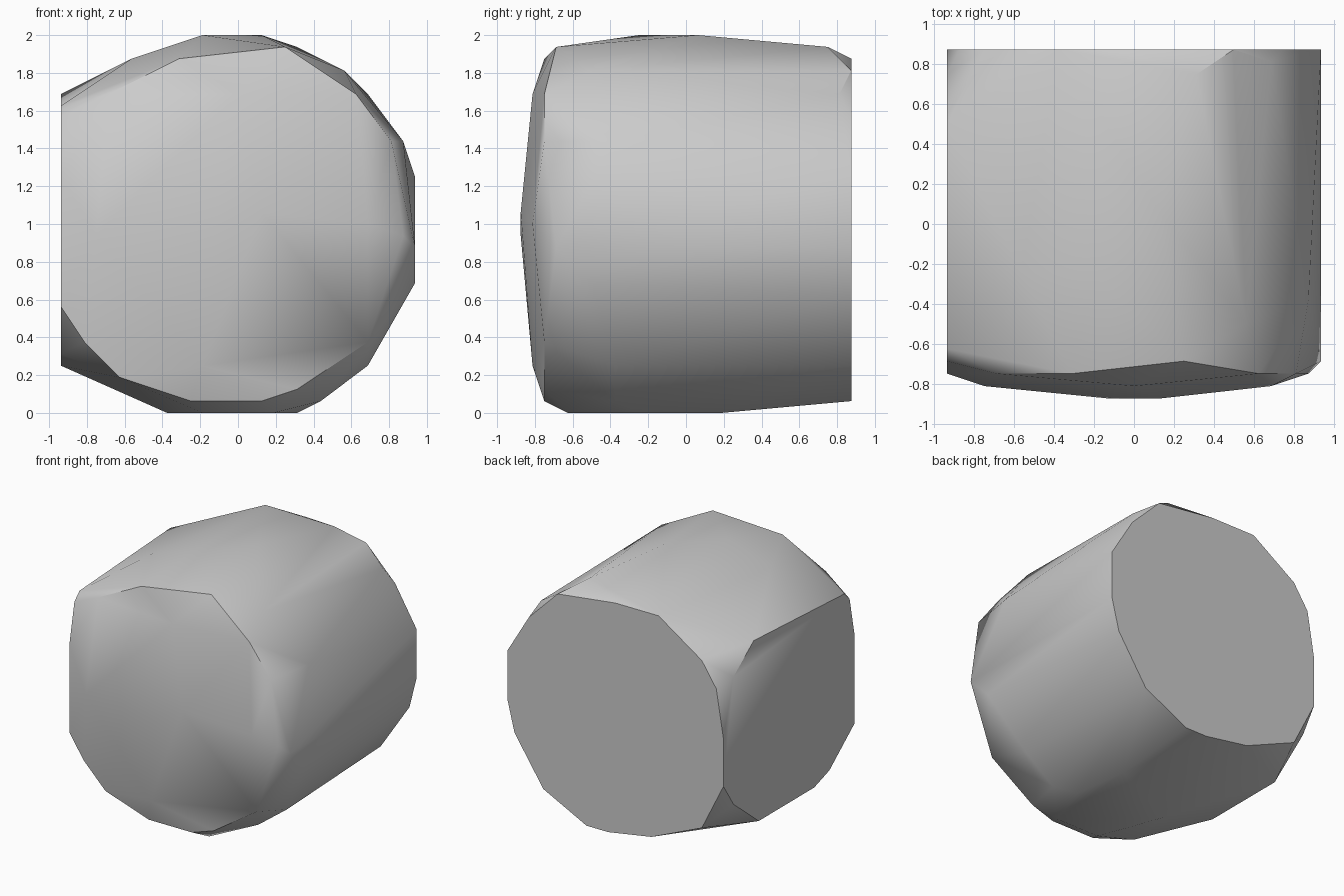
import bpy, bmesh, math

# Remove the default object
cube = bpy.data.objects.get("Cube")
if cube:
    bpy.data.objects.remove(cube, do_unlink=True)

UNIT = 1 / 16          # the block is chiselled on a grid of sixteenths
BACK, SIDE = 14, -15   # planes of the two flat cut faces

# Outline of the flat back face, as (x, z)
back_profile = [(15, 20), (12, 25), (8, 29), (0, 30), (-6, 30), (-12, 26), (-14, 23),
                (-15, 17), (-15, 11), (-12, 5), (-5, 2), (1, 1), (4, 1), (10, 4),
                (14, 10), (15, 14)]

# Outline of the flat side face, as (y, z)
side_profile = [(12, 24), (8, 27), (-10, 26), (-11, 25), (-12, 20), (-12, 9),
                (-7, 5), (-4, 4), (7, 4), (12, 8)]

# Rim round the domed front, as (x, z), all at one depth
rim_depth = -12
front_rim = [(-5, 30), (-11, 27), (-13, 6), (-10, 3), (-4, 1), (2, 1), (5, 2),
             (11, 6), (14, 15), (13, 23), (10, 27)]

# Shallow dome: a ring, then a small raised centre
dome_ring = [(0, 27), (-12, 15), (-3, 4), (11, 16)]
dome_centre = [(-2, 15), (2, 17)]

# Rounded barrel between the faces, as (x, y, z)
crown = [(2, 1, 32), (-3, -4, 32), (-9, -4, 30), (4, -11, 31), (5, 12, 31),
         (9, -8, 29), (11, 13, 27), (14, -6, 23)]
flank = [(15, -11, 14), (15, -8, 11), (11, -6, 4), (7, -6, 1)]
underside = [(-3, -10, 0), (3, -10, 0), (5, -4, 0), (4, 3, 0), (-6, -2, 0)]


def at_depth(profile, depth):
    """Stand an (x, z) profile upright at the given y."""
    return [(x, depth, z) for x, z in profile]


points = at_depth(back_profile, BACK)
points += [(SIDE, y, z) for y, z in side_profile]
points += at_depth(front_rim, rim_depth)
points += at_depth(dome_ring, rim_depth - 1)
points += at_depth(dome_centre, -BACK)
points += crown + flank + underside

# Wrap a convex skin over the outlines
bm = bmesh.new()
for point in points:
    bm.verts.new([c * UNIT for c in point])
hull = bmesh.ops.convex_hull(bm, input=bm.verts[:])
loose = [v for v in bm.verts if not v.link_faces]
bmesh.ops.delete(bm, geom=loose, context='VERTS')
bmesh.ops.dissolve_limit(bm, angle_limit=math.radians(1),
                         verts=bm.verts[:], edges=bm.edges[:])
bmesh.ops.recalc_face_normals(bm, faces=bm.faces[:])
mesh = bpy.data.meshes.new("stone_block")
bm.to_mesh(mesh)
bm.free()

# Plain grey material
grey = (0.6, 0.6, 0.6, 1)
material = bpy.data.materials.new("plain_grey")
material.use_nodes = True
material.diffuse_color = grey
material.node_tree.nodes["Principled BSDF"].inputs["Base Color"].default_value = grey
mesh.materials.append(material)

block = bpy.data.objects.new("stone_block", mesh)
bpy.context.collection.objects.link(block)

# Smooth barrel and dome, crisp cut faces
bpy.ops.object.select_all(action='DESELECT')
block.select_set(True)
bpy.context.view_layer.objects.active = block
bpy.ops.object.shade_smooth_by_angle(angle=math.radians(35))
